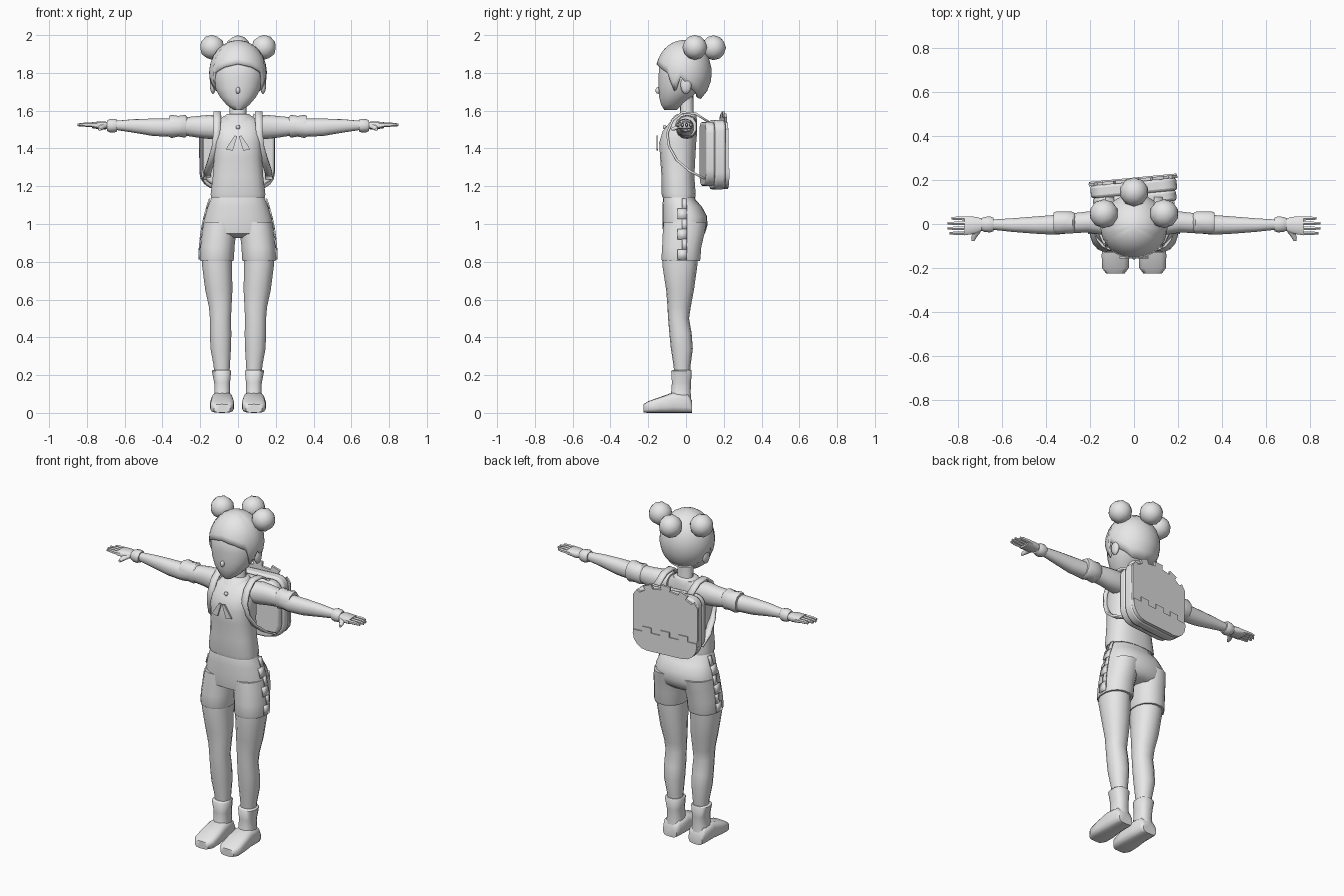
import bpy, bmesh, math
from mathutils import Vector, Matrix

if "Cube" in bpy.data.objects:
    bpy.data.objects.remove(bpy.data.objects["Cube"], do_unlink=True)

GREY = (0.8, 0.8, 0.8, 1)
grey = bpy.data.materials.new("plain light grey")
grey.use_nodes = True
grey.diffuse_color = GREY
grey.node_tree.nodes["Principled BSDF"].inputs["Base Color"].default_value = GREY


def finish(name, bm, mirror=False, angle=50, thick=0, bevel=0):
    """Turn a bmesh into a named, shaded object with its modifiers."""
    bmesh.ops.recalc_face_normals(bm, faces=bm.faces)
    mesh = bpy.data.meshes.new(name)
    bm.to_mesh(mesh)
    bm.free()
    mesh.materials.append(grey)
    ob = bpy.data.objects.new(name, mesh)
    bpy.context.collection.objects.link(ob)
    bpy.ops.object.select_all(action="DESELECT")
    ob.select_set(True)
    bpy.context.view_layer.objects.active = ob
    bpy.ops.object.shade_smooth_by_angle(angle=math.radians(angle))
    if thick:
        m = ob.modifiers.new("thickness", "SOLIDIFY")
        m.thickness, m.offset = thick, 0
    if bevel:
        m = ob.modifiers.new("bevel", "BEVEL")
        m.width, m.segments, m.limit_method = bevel, 2, "ANGLE"
    if mirror:
        ob.modifiers.new("mirror", "MIRROR").use_mirror_merge = False
    return ob


def loft(name, axis, rings, sides=14, power=2.2, mirror=False):
    """Skin rings given as (position, min a, max a, min b, max b)."""
    bm = bmesh.new()
    loops = []
    for t, a0, a1, b0, b1 in rings:
        loop = []
        for i in range(sides):
            w = 2 * math.pi * (i + 0.5) / sides
            c, s = math.cos(w), math.sin(w)
            a = (a0 + a1) / 2 + (a1 - a0) / 2 * math.copysign(abs(c) ** (2 / power), c)
            b = (b0 + b1) / 2 + (b1 - b0) / 2 * math.copysign(abs(s) ** (2 / power), s)
            loop.append(bm.verts.new({"x": (t, a, b), "y": (a, t, b), "z": (a, b, t)}[axis]))
        loops.append(loop)
    for lo, hi in zip(loops, loops[1:]):
        for i in range(sides):
            j = (i + 1) % sides
            bm.faces.new((lo[i], lo[j], hi[j], hi[i]))
    bm.faces.new(loops[0])
    bm.faces.new(loops[-1])
    return finish(name, bm, mirror)


def ball(name, centre, size, mirror=False):
    bm = bmesh.new()
    bmesh.ops.create_icosphere(bm, subdivisions=2, radius=1,
                               matrix=Matrix.Translation(centre) @ Matrix.Diagonal((*size, 1)))
    return finish(name, bm, mirror)


def plate(name, outline, y0, y1, mirror=False, bevel=0, turn=0):
    """Extrude an x-z outline from y0 to y1, then turn it about z."""
    bm = bmesh.new()
    face = bm.faces.new([bm.verts.new((x, y0, z)) for x, z in outline])
    ext = bmesh.ops.extrude_face_region(bm, geom=[face])["geom"]
    bmesh.ops.translate(bm, verts=[v for v in ext if isinstance(v, bmesh.types.BMVert)],
                        vec=(0, y1 - y0, 0))
    bmesh.ops.rotate(bm, verts=bm.verts, cent=(0, 0.15, 0),
                     matrix=Matrix.Rotation(turn, 3, "Z"))
    return finish(name, bm, mirror, 35, bevel=bevel)


def sym(rows):
    """Rings symmetric in x, from (z, half width, front, back)."""
    return [(z, -w, w, f, b) for z, w, f, b in rows]


# Head and neck
loft("head", "z", sym([(1.603, .022, -.115, -.05), (1.63, .06, -.132, -.02),
                       (1.67, .095, -.143, .03), (1.72, .124, -.146, .08),
                       (1.78, .138, -.147, .11), (1.85, .135, -.142, .11),
                       (1.92, .09, -.09, .07)]), 20)
loft("neck", "z", sym([(1.53, .055, -.045, .05), (1.58, .045, -.03, .04),
                       (1.68, .045, -.035, .04)]))
ball("nose", (0, -.148, 1.707), (.012, .014, .018))
ball("ear", (.133, 0, 1.735), (.016, .03, .048), True)

# Hair cap with fringe and pointed sideburns
HAIRLINE = [(0, 1.847), (30, 1.83), (55, 1.8), (68, 1.69), (84, 1.78),
            (100, 1.73), (140, 1.67), (180, 1.665)]


def hairline(deg):
    for (a, za), (b, zb) in zip(HAIRLINE, HAIRLINE[1:]):
        if a <= deg <= b:
            return za + (zb - za) * (deg - a) / (b - a)


bm = bmesh.new()
COLS, ROWS = 60, 8
grid = []
for i in range(COLS):
    deg = 360 * i / COLS
    w = math.radians(deg)
    low = math.asin((hairline(min(deg, 360 - deg)) - 1.8) / .168)
    col = []
    for k in range(ROWS):
        e = low + (math.radians(86) - low) * k / (ROWS - 1)
        col.append(bm.verts.new((.147 * math.sin(w) * math.cos(e),
                                 -.012 - .143 * math.cos(w) * math.cos(e),
                                 1.8 + .168 * math.sin(e))))
    grid.append(col)
for i in range(COLS):
    p, q = grid[i], grid[(i + 1) % COLS]
    for k in range(ROWS - 1):
        bm.faces.new((p[k], q[k], q[k + 1], p[k + 1]))
bm.faces.new([c[-1] for c in grid])
finish("hair", bm, thick=.012)
ball("side_bun", (.137, .047, 1.935), (.066,) * 3, True)
ball("back_bun", (0, .146, 1.933), (.066,) * 3)

# Shirt, collar and neck bow
loft("shirt", "z", sym([(1.14, .145, -.125, .05), (1.16, .146, -.13, .052),
                        (1.25, .135, -.13, .045), (1.35, .128, -.138, .05),
                        (1.43, .128, -.143, .055), (1.49, .128, -.125, .06),
                        (1.54, .115, -.085, .06), (1.572, .075, -.05, .052)]), 20, 2.5)
loft("collar", "z", sym([(1.545, .08, -.085, .06), (1.575, .07, -.06, .056),
                         (1.583, .055, -.045, .05)]), 16)
ball("button", (0, -.113, 1.513), (.012, .01, .012))
plate("bow_tail", [(.004, 1.465), (.018, 1.468), (.065, 1.395), (.028, 1.388)], -.157, -.148, True)

# Arms with sleeve cuffs, wristbands and hands
loft("arm", "x", [(.09, -.06, .06, 1.455, 1.57), (.15, -.05, .06, 1.45, 1.578),
                  (.21, -.04, .058, 1.457, 1.572), (.28, -.042, .05, 1.468, 1.565),
                  (.36, -.05, .042, 1.462, 1.558), (.45, -.045, .035, 1.466, 1.558),
                  (.55, -.037, .027, 1.483, 1.555), (.66, -.025, .02, 1.5, 1.545)],
     mirror=True)
loft("sleeve_cuff", "x", [(.268, -.04, .05, 1.47, 1.565), (.28, -.045, .058, 1.457, 1.578),
                          (.315, -.046, .06, 1.463, 1.572), (.352, -.048, .06, 1.455, 1.578),
                          (.366, -.045, .055, 1.462, 1.572)], 10, mirror=True)
loft("wristband", "x", [(.64, -.035, .03, 1.49, 1.552), (.655, -.04, .036, 1.484, 1.557),
                        (.68, -.038, .034, 1.485, 1.555), (.694, -.032, .028, 1.492, 1.548)],
     10, mirror=True)
loft("palm", "x", [(.68, -.025, .022, 1.503, 1.54), (.72, -.045, .034, 1.5, 1.543),
                   (.772, -.053, .036, 1.507, 1.54)], 10, 3, True)
for i, (label, tip) in enumerate([("index", .84), ("middle", .85), ("ring", .848), ("little", .83)]):
    y = -.042 + i * .0225
    loft(label + "_finger", "x", [(.765, y - .01, y + .01, 1.513, 1.536),
                                  (.81, y - .009, y + .009, 1.515, 1.537),
                                  (tip, y - .006, y + .006, 1.518, 1.532)], 6, mirror=True)
loft("thumb", "y", [(-.035, .695, .735, 1.503, 1.53), (-.06, .715, .742, 1.495, 1.518),
                    (-.078, .726, .74, 1.493, 1.508)], 8, mirror=True)

# Shorts
loft("shorts_hips", "z", sym([(1.15, .135, -.118, .045), (1.13, .145, -.122, .05),
                              (1.09, .162, -.125, .085), (1.04, .178, -.125, .112),
                              (.99, .187, -.125, .113), (.95, .188, -.12, .1),
                              (.925, .15, -.07, .07)]), 22, 2.3)
loft("shorts_leg", "z", [(1.01, .0, .184, -.12, .11), (.95, .008, .192, -.125, .1),
                         (.88, .017, .2, -.128, .083), (.815, .02, .203, -.132, .078),
                         (.803, .024, .2, -.128, .074)], 16, mirror=True)

# Stepped tabs down the outside seam of the shorts
bm = bmesh.new()
for i in range(6):
    y = -.045 if i % 2 else -.02
    top, bottom = 1.135 - i * .054, 1.135 - (i + 1) * .054
    edge = [(.147 + .056 * (1 - (1 - k) ** 2), z) for z in (top, bottom)
            for k in [(1.135 - z) / .324]]
    corners = [bm.verts.new((x + .003, yy, z)) for (x, z), ys in
               zip(edge, ((y, .005), (.005, y))) for yy in ys]
    bm.faces.new(corners)
finish("seam_tabs", bm, True, thick=.008)

# Legs and boots
loft("leg", "z", [(.85, .03, .192, -.122, .065), (.78, .03, .192, -.125, .06),
                  (.65, .028, .175, -.105, .042), (.56, .033, .155, -.098, .025),
                  (.5, .036, .15, -.095, .016), (.42, .034, .15, -.088, .03),
                  (.34, .036, .147, -.08, .036), (.25, .042, .13, -.066, .024),
                  (.18, .045, .125, -.06, .02)], mirror=True)
loft("boot_shaft", "z", [(.228, .04, .134, -.074, .028), (.222, .035, .14, -.08, .032),
                         (.16, .041, .127, -.076, .028), (.11, .041, .125, -.08, .026),
                         (.06, .033, .137, -.09, .03)], 12, 2.6, True)
loft("boot_foot", "y", [(.032, .04, .13, 0, .065), (.01, .03, .14, 0, .1),
                        (-.07, .026, .142, 0, .108), (-.14, .02, .148, 0, .083),
                        (-.2, .023, .147, 0, .062), (-.225, .042, .128, .002, .046)],
     14, 3.5, True)

# Backpack, turned slightly about the upright axis
TURN = math.radians(5.5)


def rounded(half, low, high, r_low, r_high, steps=5):
    pts = []
    for cx, cz, r, start in ((half - r_high, high - r_high, r_high, 0),
                             (r_high - half, high - r_high, r_high, 90),
                             (r_low - half, low + r_low, r_low, 180),
                             (half - r_low, low + r_low, r_low, 270)):
        for k in range(steps):
            w = math.radians(start + 90 * k / (steps - 1))
            pts.append((cx + r * math.cos(w), cz + r * math.sin(w)))
    return pts


plate("backpack_front_half", rounded(.19, 1.2, 1.54, .085, .06), .088, .137, bevel=.012, turn=TURN)
plate("backpack_back_half", rounded(.197, 1.183, 1.55, .09, .06), .135, .193, bevel=.012, turn=TURN)

# Flap: rounded below, square teeth along the top arc
bottom = [p for p in rounded(.2, 1.185, 1.55, .09, .03) if p[1] < 1.4]
teeth = []
for i in range(9):
    lift = .028 if i % 2 == 0 else 0
    for k in (i, i + 1):
        w = math.radians(15 + 150 * k / 9)
        teeth.append(((.19 + lift * .7) * math.cos(w), 1.47 + (.098 + lift) * math.sin(w)))
plate("backpack_flap", teeth + bottom, .191, .205, turn=TURN)
steps = []
for i in range(7):
    z = 1.325 if i % 2 else 1.295
    steps += [(.198 - .396 * i / 7, z), (.198 - .396 * (i + 1) / 7, z)]
plate("backpack_pocket", steps + [p for p in bottom if p[1] < 1.29], .205, .211, turn=TURN)

# Shoulder straps
bm = bmesh.new()
path = [Vector(p) for p in [(.11, .12, 1.54), (.11, .05, 1.585), (.11, -.02, 1.59),
                            (.11, -.07, 1.55), (.112, -.1, 1.48), (.12, -.09, 1.41),
                            (.14, -.05, 1.34), (.16, .02, 1.28), (.165, .1, 1.24)]]
pairs = [[bm.verts.new(p + Vector((d, 0, 0))) for d in (-.019, .019)] for p in path]
for (a, b), (c, d) in zip(pairs, pairs[1:]):
    bm.faces.new((a, b, d, c))
finish("shoulder_strap", bm, True, thick=.012)
